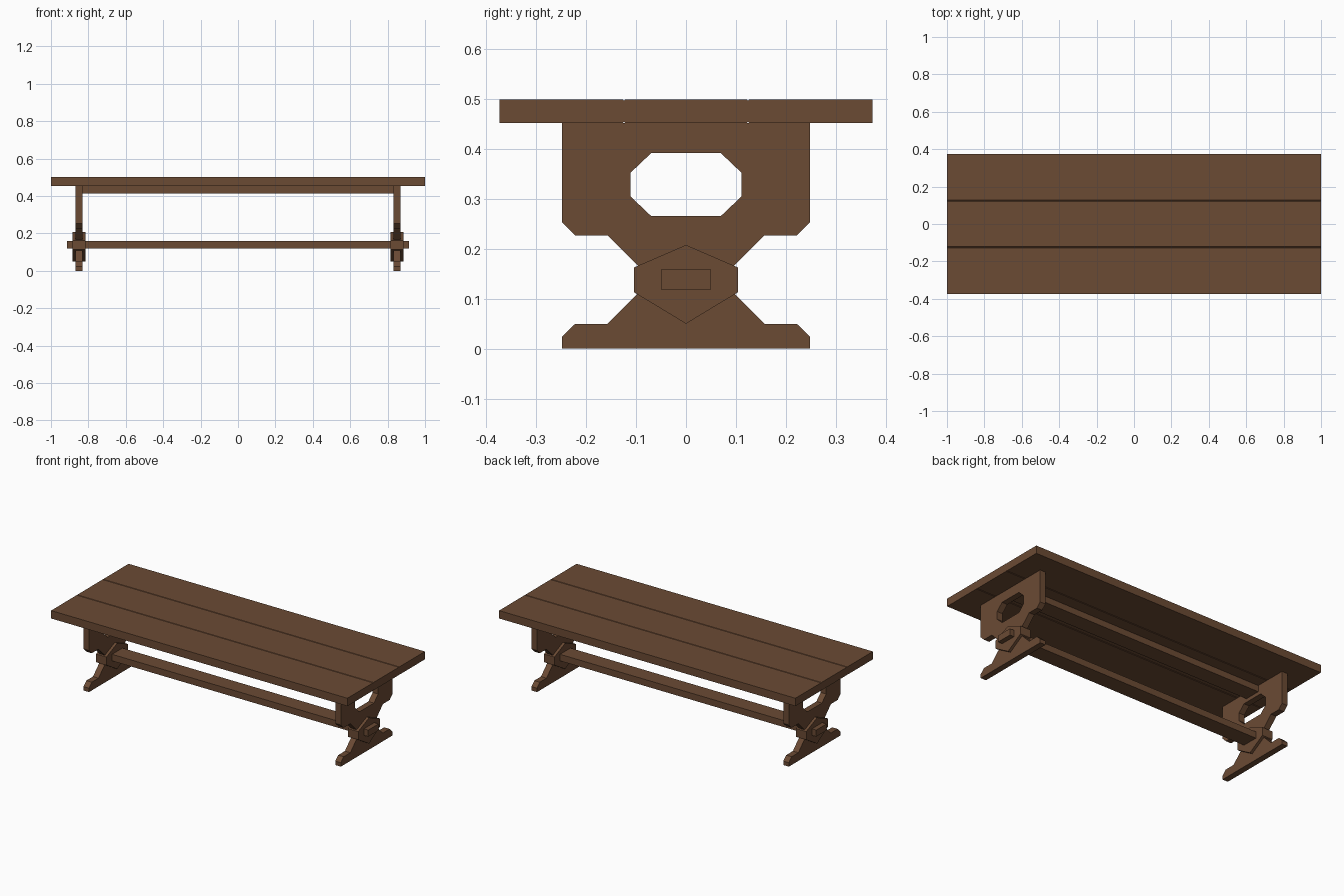
import bpy, bmesh

if "Cube" in bpy.data.objects:
    bpy.data.objects.remove(bpy.data.objects["Cube"])

wood = bpy.data.materials.new("dark_brown_wood")
wood.diffuse_color = (0.147, 0.069, 0.034, 1)
wood.use_nodes = True
wood.node_tree.nodes["Principled BSDF"].inputs["Base Color"].default_value = wood.diffuse_color


def extrude_x(name, loops, x0, x1):
    """Extrude a (y, z) outline, with optional hole loops, from x0 to x1."""
    bm = bmesh.new()
    edges = []
    for loop in loops:
        vs = [bm.verts.new((x0, y, z)) for y, z in loop]
        edges += [bm.edges.new((vs[i], vs[i - 1])) for i in range(len(vs))]
    bmesh.ops.triangle_fill(bm, edges=edges, use_beauty=True)
    bmesh.ops.dissolve_limit(bm, angle_limit=0.01, verts=bm.verts[:], edges=bm.edges[:])
    ext = bmesh.ops.extrude_face_region(bm, geom=bm.faces[:], use_keep_orig=True)
    moved = [g for g in ext["geom"] if isinstance(g, bmesh.types.BMVert)]
    bmesh.ops.translate(bm, verts=moved, vec=(x1 - x0, 0, 0))
    bmesh.ops.recalc_face_normals(bm, faces=bm.faces[:])
    mesh = bpy.data.meshes.new(name)
    bm.to_mesh(mesh)
    bm.free()
    mesh.materials.append(wood)
    obj = bpy.data.objects.new(name, mesh)
    bpy.context.collection.objects.link(obj)
    return obj


def mirrored(half):
    """Complete a right-hand half outline by mirroring it across y = 0."""
    return half + [(-y, z) for y, z in reversed(half) if y > 1e-6]


def rect(y0, y1, z0, z1):
    return [(y0, z0), (y1, z0), (y1, z1), (y0, z1)]


# Table top: three planks with small chamfers along the seams
c = 0.003
for name, yc, w in (("front_plank", -0.249, 0.1245),
                    ("middle_plank", 0, 0.1245),
                    ("back_plank", 0.249, 0.1245)):
    a, b = yc - w, yc + w
    ca = c if yc > -0.1 else 0      # chamfer only where planks meet
    cb = c if yc < 0.1 else 0
    outline = []
    for p, q in (((a, 0.452 + ca), (a + ca, 0.452)), ((b - cb, 0.452), (b, 0.452 + cb)),
                 ((b, 0.5 - cb), (b - cb, 0.5)), ((a + ca, 0.5), (a, 0.5 - ca))):
        outline += [p] if p == q else [p, q]
    extrude_x(name, [outline], -1, 1)

# Trestle legs with an octagonal cut-out, and hexagonal collars around the waist
leg = mirrored([(0.249, 0.452), (0.249, 0.254), (0.222, 0.227), (0.157, 0.227),
                (0.085, 0.155), (0.085, 0.122), (0.157, 0.05), (0.222, 0.05),
                (0.249, 0.024), (0.249, 0.0)])
hole = mirrored([(0.07, 0.392), (0.111, 0.353), (0.111, 0.305), (0.07, 0.266)])
collar = [(0, 0.208), (0.104, 0.163), (0.104, 0.113), (0, 0.05),
          (-0.104, 0.113), (-0.104, 0.163)]
for side, x in (("left", -0.85), ("right", 0.85)):
    extrude_x(side + "_leg", [leg, hole], x - 0.0185, x + 0.0185)
    extrude_x(side + "_collar", [collar], x - 0.035, x + 0.035)

# Stretcher through both legs and rail under the top
extrude_x("stretcher", [rect(-0.05, 0.05, 0.119, 0.159)], -0.914, 0.914)
extrude_x("top_rail", [rect(-0.05, 0.05, 0.414, 0.452)], -0.832, 0.832)
